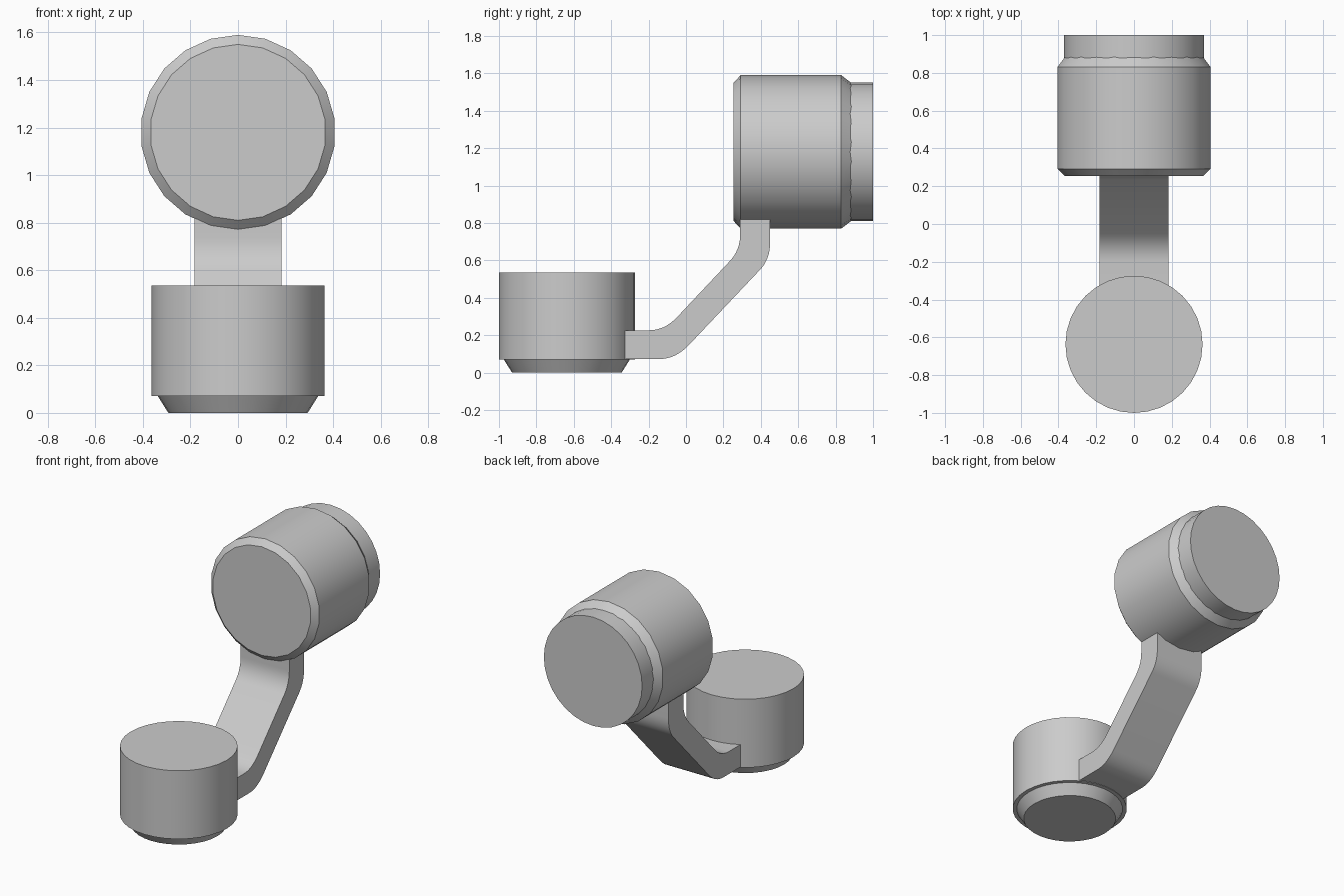
import bpy, bmesh, math
from mathutils import Vector

cube = bpy.data.objects.get("Cube")
if cube:
    bpy.data.objects.remove(cube, do_unlink=True)

grey = bpy.data.materials.new("plain_grey")
grey.use_nodes = True
colour = (0.6, 0.6, 0.6, 1)
grey.diffuse_color = colour
grey.node_tree.nodes["Principled BSDF"].inputs["Base Color"].default_value = colour


def finish(name, bm):
    bmesh.ops.recalc_face_normals(bm, faces=bm.faces)
    mesh = bpy.data.meshes.new(name)
    bm.to_mesh(mesh)
    bm.free()
    obj = bpy.data.objects.new(name, mesh)
    bpy.context.collection.objects.link(obj)
    mesh.materials.append(grey)
    bpy.ops.object.select_all(action='DESELECT')
    obj.select_set(True)
    bpy.context.view_layer.objects.active = obj
    bpy.ops.object.shade_smooth_by_angle(angle=math.radians(30))
    return obj


def lathe(name, profile, sides, place):
    """Closed turned solid; profile is (radius, distance along axis)."""
    bm = bmesh.new()
    rings = []
    for r, d in profile:
        angles = [math.tau * i / sides for i in range(sides)]
        rings.append([bm.verts.new(place(r * math.sin(a), r * math.cos(a), d)) for a in angles])
    for low, high in zip(rings, rings[1:]):
        for i in range(sides):
            j = (i + 1) % sides
            bm.faces.new((low[i], low[j], high[j], high[i]))
    bm.faces.new(rings[0])
    bm.faces.new(rings[-1])
    return finish(name, bm)


def bend(start, corner, end, steps=8):
    a, b, c = Vector(start), Vector(corner), Vector(end)
    return [a.lerp(b, i / steps).lerp(b.lerp(c, i / steps), i / steps) for i in range(steps + 1)]


def upright(u, v, d):
    return (u, v - 0.637, d)


def lying(u, v, d):
    return (u, d, v + 1.18)


# Upright base cup with its tapered foot
lathe("base_cup", [(0.363, 0.07), (0.363, 0.535)], 32, upright)
lathe("base_foot", [(0.293, 0), (0.337, 0.07), (0.337, 0.09)], 32, upright)

# Horizontal head drum with chamfered rims, and its rear cap
lathe("head_drum", [(0.37, 0.255), (0.41, 0.292), (0.41, 0.83), (0.368, 0.885)], 22, lying)
lathe("head_rear_cap", [(0.37, 0.8), (0.37, 1.0)], 32, lying)

# Flat S-shaped arm joining the two
inner = [Vector((-0.34, 0.226))]
inner += bend((-0.2, 0.226), (-0.115, 0.226), (-0.05, 0.294))
inner += bend((0.235, 0.597), (0.29, 0.657), (0.29, 0.74)) + [Vector((0.29, 0.85))]
outer = [Vector((-0.34, 0.073))]
outer += bend((-0.14, 0.073), (-0.055, 0.073), (0.016, 0.148))
outer += bend((0.396, 0.55), (0.45, 0.607), (0.45, 0.7)) + [Vector((0.45, 0.85))]

bm = bmesh.new()
strips = [[bm.verts.new((x, p.x, p.y)) for p in side] for x in (-0.183, 0.183) for side in (inner, outer)]
left_in, left_out, right_in, right_out = strips
for a, b in ((left_in, left_out), (left_out, right_out), (right_out, right_in), (right_in, left_in)):
    for i in range(len(a) - 1):
        bm.faces.new((a[i], a[i + 1], b[i + 1], b[i]))
for end in (0, -1):
    bm.faces.new((left_in[end], left_out[end], right_out[end], right_in[end]))
finish("connecting_arm", bm)
